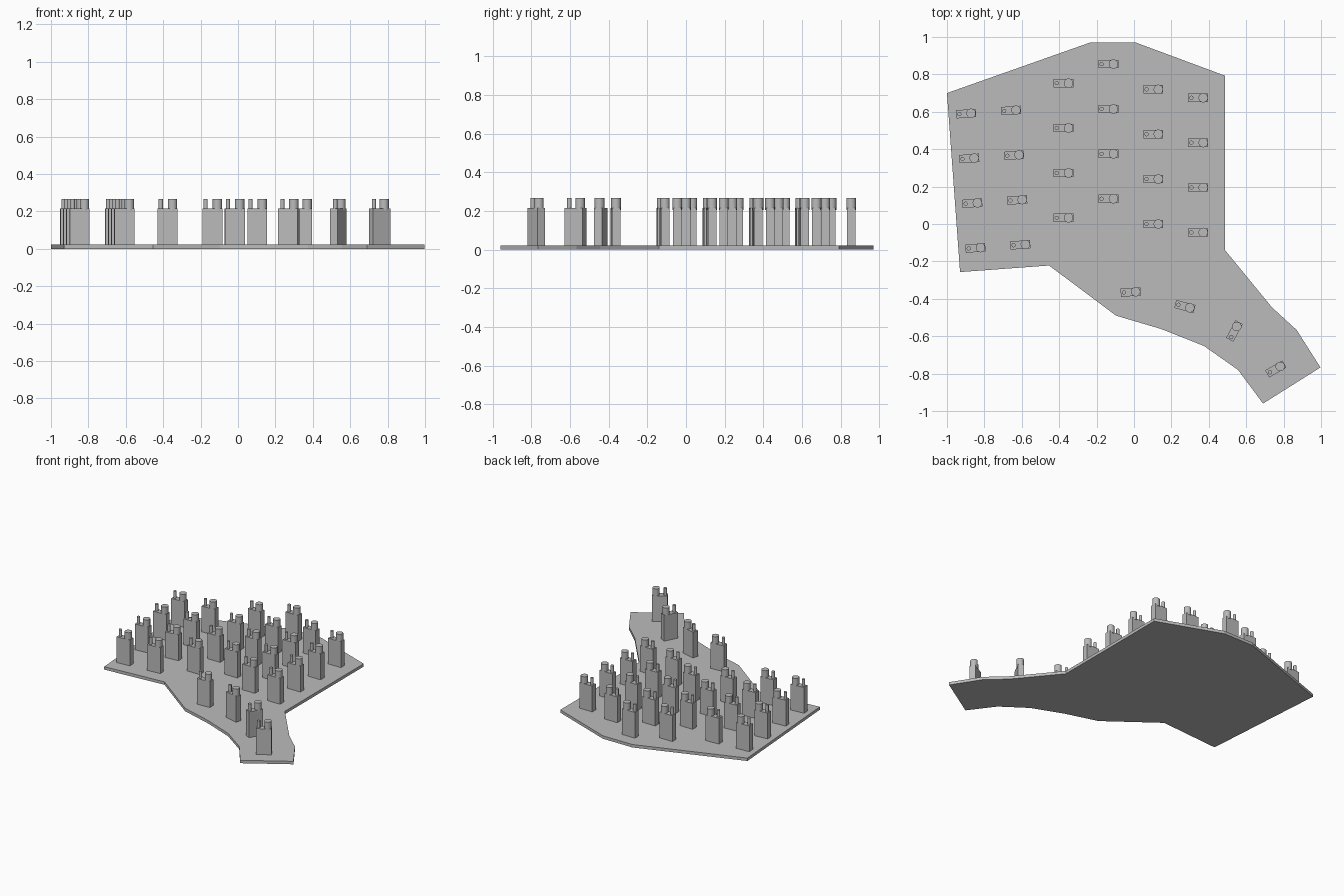
import bpy, bmesh
from math import radians
from mathutils import Matrix

cube = bpy.data.objects.get("Cube")
if cube:
    bpy.data.objects.remove(cube)

grey = bpy.data.materials.new("mid grey")
grey.use_nodes = True
grey.diffuse_color = (0.5, 0.5, 0.5, 1)
grey.node_tree.nodes["Principled BSDF"].inputs["Base Color"].default_value = (0.5, 0.5, 0.5, 1)

PLATE_TOP, BLOCK_TOP, PEG_TOP = 0.022, 0.215, 0.267
PITCH = 0.24


def mesh_from(bm, name):
    mesh = bpy.data.meshes.new(name)
    bmesh.ops.recalc_face_normals(bm, faces=bm.faces)
    bm.to_mesh(mesh)
    bm.free()
    mesh.materials.append(grey)
    return mesh


def place(mesh, name, x=0, y=0, angle=0):
    ob = bpy.data.objects.new(name, mesh)
    ob.location = (x, y, 0)
    ob.rotation_euler.z = radians(angle)
    bpy.context.collection.objects.link(ob)
    return ob


# Flat base plate, extruded from its outline
outline = [(-1, 0.70), (-0.235, 0.97), (0.01, 0.97), (0.487, 0.793),
           (0.487, -0.14), (0.737, -0.445), (0.87, -0.567), (0.997, -0.767),
           (0.69, -0.96), (0.556, -0.78), (0.374, -0.652), (0.144, -0.561),
           (-0.096, -0.49), (-0.454, -0.222), (-0.93, -0.257)]
bm = bmesh.new()
base = bm.faces.new([bm.verts.new((x, y, 0)) for x, y in outline])
top = bmesh.ops.extrude_face_region(bm, geom=[base], use_keep_orig=True)["geom"]
bmesh.ops.translate(bm, vec=(0, 0, PLATE_TOP),
                    verts=[v for v in top if isinstance(v, bmesh.types.BMVert)])
place(mesh_from(bm, "base_plate"), "base_plate")


# Shared post: a slim block with a thick and a thin round peg on top
def add_peg(bm, x, radius):
    z0 = BLOCK_TOP - 0.01
    bmesh.ops.create_cone(bm, cap_ends=True, segments=32, radius1=radius, radius2=radius,
                          depth=PEG_TOP - z0,
                          matrix=Matrix.Translation((x, 0, (PEG_TOP + z0) / 2)))


bm = bmesh.new()
height = BLOCK_TOP - PLATE_TOP
bmesh.ops.create_cube(bm, size=1, matrix=Matrix.Translation((0, 0, PLATE_TOP + height / 2))
                      @ Matrix.Diagonal((0.106, 0.044, height, 1)))
add_peg(bm, 0.027, 0.025)
add_peg(bm, -0.036, 0.011)
post = mesh_from(bm, "post")

# Columns of four posts: x and y of the rearmost one, and the tilt
columns = [(-0.898, 0.59, 4), (-0.658, 0.607, 4), (-0.377, 0.753, 0),
           (-0.137, 0.855, 0), (0.103, 0.72, 0), (0.343, 0.675, 0)]
posts = []
for c, (x, y, angle) in enumerate(columns):
    step = Matrix.Rotation(radians(angle), 2) @ Matrix.Diagonal((PITCH, -PITCH))
    for r in range(4):
        dx, dy = step.col[1] * r
        posts.append(place(post, f"column_{c + 1}_post_{r + 1}", x + dx, y + dy, angle))

# Fanned posts on the front arm
fan = [(-0.018, -0.364, 4), (0.272, -0.441, -15), (0.537, -0.572, 62), (0.758, -0.775, 30)]
for i, (x, y, angle) in enumerate(fan):
    posts.append(place(post, f"arm_post_{i + 1}", x, y, angle))

# Smooth the pegs while keeping block edges sharp
bpy.ops.object.select_all(action="DESELECT")
posts[0].select_set(True)
bpy.context.view_layer.objects.active = posts[0]
bpy.ops.object.shade_smooth_by_angle(angle=radians(30))
